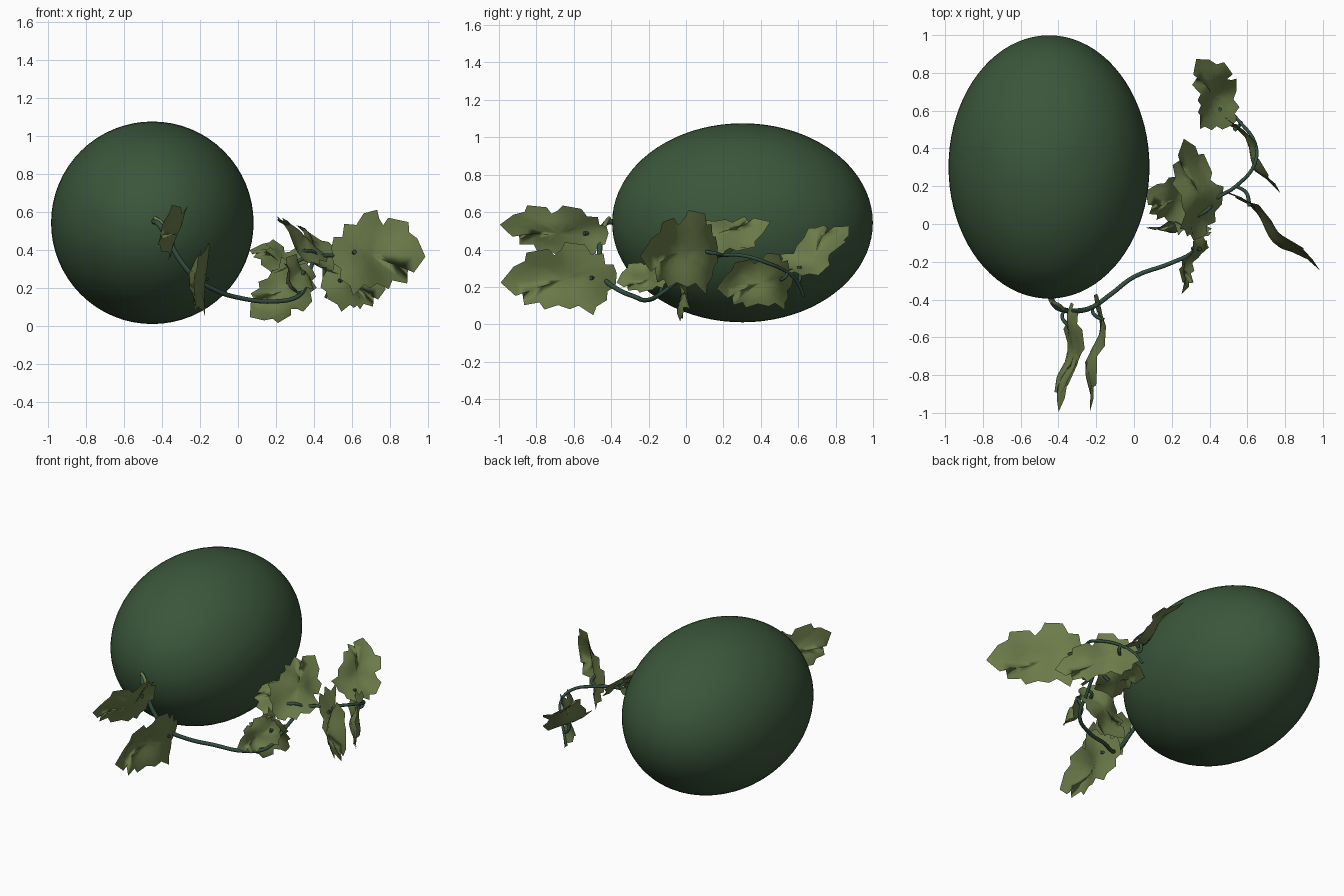
import bpy, bmesh, math
from mathutils import Vector

if "Cube" in bpy.data.objects:
    bpy.data.objects.remove(bpy.data.objects["Cube"])


def material(name, rgb):
    m = bpy.data.materials.new(name)
    m.diffuse_color = (*rgb, 1)
    m.use_nodes = True
    m.node_tree.nodes["Principled BSDF"].inputs["Base Color"].default_value = m.diffuse_color
    return m


RIND = material("dark green rind", (0.043, 0.092, 0.043))
LEAF = material("olive leaf", (0.150, 0.200, 0.068))
VINE = material("blue green vine", (0.034, 0.078, 0.052))

# melon: smooth ellipsoid lying along y
bpy.ops.mesh.primitive_uv_sphere_add(segments=64, ring_count=40, radius=1,
                                     location=(-0.45, 0.302, 0.543),
                                     rotation=(math.pi / 2, 0, 0))
melon = bpy.context.object
melon.name = "melon"
melon.scale = (0.532, 0.532, 0.697)
melon.data.materials.append(RIND)
bpy.ops.object.shade_smooth()


def tube(name, points, r0, r1, mat):
    """Round tapered tube along a smooth path, as a mesh."""
    cu = bpy.data.curves.new(name, 'CURVE')
    cu.dimensions = '3D'
    cu.bevel_depth = 1
    cu.bevel_resolution = 2
    cu.resolution_u = 5
    cu.use_fill_caps = True
    sp = cu.splines.new('BEZIER')
    sp.bezier_points.add(len(points) - 1)
    for i, (bp, p) in enumerate(zip(sp.bezier_points, points)):
        bp.co = p
        bp.handle_left_type = bp.handle_right_type = 'AUTO'
        bp.radius = r0 + (r1 - r0) * i / (len(points) - 1)
    ob = bpy.data.objects.new(name, cu)
    bpy.context.collection.objects.link(ob)
    cu.materials.append(mat)
    bpy.ops.object.select_all(action='DESELECT')
    ob.select_set(True)
    bpy.context.view_layer.objects.active = ob
    bpy.ops.object.convert(target='MESH')
    bpy.ops.object.shade_smooth()
    return ob


# main vine, winding from the melon's front end around to the right
path = [(-0.45, -0.37, 0.55), (-0.42, -0.43, 0.54), (-0.37, -0.455, 0.46),
        (-0.30, -0.46, 0.34), (-0.22, -0.44, 0.25), (-0.12, -0.37, 0.19),
        (0.0, -0.28, 0.15), (0.20, -0.205, 0.13), (0.32, -0.14, 0.16),
        (0.37, 0.0, 0.27), (0.42, 0.12, 0.36), (0.54, 0.20, 0.37),
        (0.64, 0.32, 0.365), (0.64, 0.43, 0.33), (0.56, 0.54, 0.28),
        (0.50, 0.60, 0.22), (0.46, 0.63, 0.15)]
tube("main_vine", path, 0.015, 0.008, VINE)
# short pale stub at the melon's end
tube("stem_stub", [(-0.38, -0.45, 0.48), (-0.40, -0.43, 0.54), (-0.44, -0.41, 0.57)],
     0.013, 0.010, LEAF)

# jagged lobed outline: u along the leaf (0..1), v across (-1..1)
OUTLINE = [(0, 0.05), (0.02, 0.3), (0.09, 0.32), (0.1, 0.62), (0.2, 0.62),
           (0.25, 0.9), (0.42, 1.0), (0.46, 0.8), (0.52, 0.66), (0.57, 0.84),
           (0.76, 0.78), (0.78, 0.55), (0.88, 0.42), (1.0, 0.02), (0.88, -0.36),
           (0.82, -0.3), (0.81, -0.62), (0.68, -0.58), (0.64, -0.78),
           (0.52, -0.68), (0.42, -0.8), (0.34, -0.72), (0.22, -1.0),
           (0.19, -0.78), (0.1, -0.64), (0.09, -0.4), (0.02, -0.3)]


def leaf(name, base, tip, across, half, phase, wave=0.028):
    """Wavy leaf made of rings shrinking to a centre, plus its leaf stalk."""
    base, tip = Vector(base), Vector(tip)
    along = tip - base
    side = Vector(across)
    side = (side - along * side.dot(along) / along.length_squared).normalized()
    normal = along.cross(side).normalized()

    def place(u, v):
        fade = min(1, max(0.2, 3 * (1 - u)))
        lift = wave * (math.sin(9 * u + phase) + 0.6 * math.sin(4 * v + 2 * phase)
                       * math.cos(5 * u)) * fade - wave * 0.8 * abs(v)
        return base + along * u + side * half * v + normal * lift

    bm = bmesh.new()
    rings = []
    for k in (0.25, 0.5, 0.75, 1.0):
        rings.append([bm.verts.new(place(0.45 + (u - 0.45) * k, v * k))
                      for u, v in OUTLINE])
    centre = bm.verts.new(place(0.45, 0))
    n = len(OUTLINE)
    for i in range(n):
        j = (i + 1) % n
        bm.faces.new((centre, rings[0][j], rings[0][i]))
        for a, b in zip(rings, rings[1:]):
            bm.faces.new((a[i], a[j], b[j], b[i]))
    bmesh.ops.recalc_face_normals(bm, faces=bm.faces)
    for f in bm.faces:
        f.smooth = True
    me = bpy.data.meshes.new(name)
    bm.to_mesh(me)
    bm.free()
    me.materials.append(LEAF)
    bpy.context.collection.objects.link(bpy.data.objects.new(name, me))

    # stalk from the nearest vine point, poking slightly through the blade
    joint = place(0.22, 0)
    root = min((Vector(p) for p in path), key=lambda p: (p - joint).length)
    sign = 1 if (joint - root).dot(normal) >= 0 else -1
    mid = (root + joint) / 2 - normal * 0.02 * sign
    tube(name + "_stalk", [root, mid, joint + normal * 0.012 * sign],
         0.008, 0.011, VINE)


# name, base, tip, across direction, half width, wave phase
leaves = [
    ("front_upper_leaf", (-0.31, -0.42, 0.47), (-0.40, -0.995, 0.53), (0.3, 0, 0.95), 0.16, 0.5),
    ("front_lower_leaf", (-0.19, -0.37, 0.26), (-0.24, -0.99, 0.22), (0.08, 0, 1), 0.20, 2.1),
    ("low_middle_leaf", (0.39, -0.03, 0.30), (0.06, -0.02, 0.05), (0.55, 0, -0.8), 0.15, 1.2),
    ("small_middle_leaf", (0.33, -0.05, 0.29), (0.25, -0.37, 0.22), (-0.4, 0, 0.9), 0.11, 3.0),
    ("inner_leaf", (0.36, 0.08, 0.31), (0.06, 0.17, 0.40), (0.1, 0.85, 0.45), 0.17, 4.0),
    ("upper_middle_leaf", (0.37, -0.08, 0.37), (0.26, 0.45, 0.55), (0.72, 0, -0.7), 0.17, 0.9),
    ("right_front_leaf", (0.49, 0.17, 0.40), (0.98, -0.25, 0.36), (0.05, 0.05, 1), 0.23, 2.6),
    ("right_low_leaf", (0.46, 0.59, 0.25), (0.77, 0.16, 0.19), (0, 0.1, 1), 0.16, 1.7),
    ("back_leaf", (0.49, 0.53, 0.25), (0.33, 0.87, 0.53), (0.75, 0.2, -0.6), 0.16, 5.0),
]
for spec in leaves:
    leaf(*spec)
